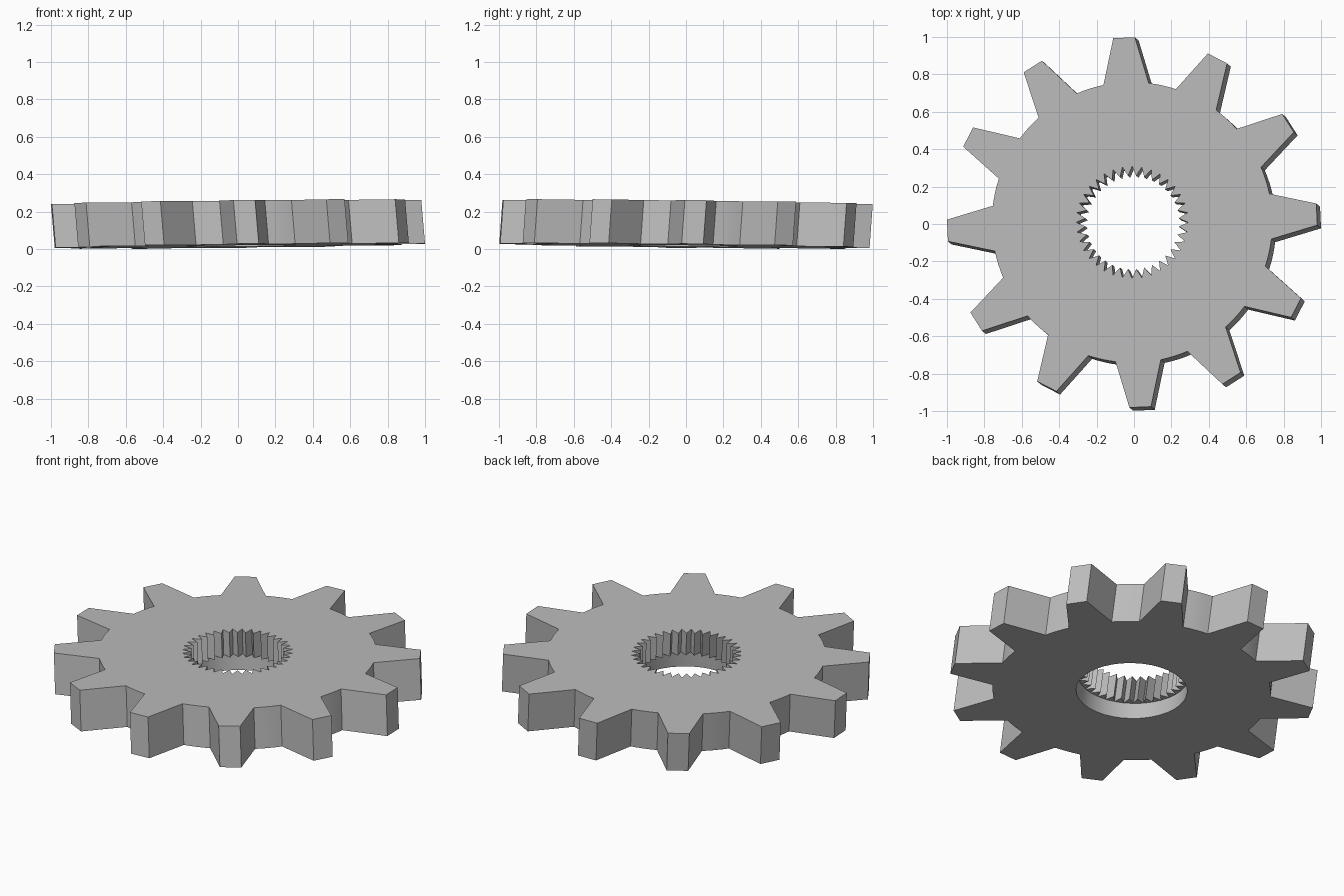
import bpy, bmesh
from math import sin, cos, radians

cube = bpy.data.objects.get("Cube")
if cube:
    bpy.data.objects.remove(cube)

HEIGHT = 0.234
TEETH, TIP_R, ROOT_R = 12, 0.99, 0.75
SPLINES, BORE_R, SPLINE_R = 36, 0.30, 0.25
LEDGE = 0.4          # fraction of the height where the splines begin
PHASE = 2.5

steel = bpy.data.materials.new("grey steel")
steel.use_nodes = True
steel.diffuse_color = (0.5, 0.5, 0.5, 1)
steel.node_tree.nodes["Principled BSDF"].inputs["Base Color"].default_value = (0.5, 0.5, 0.5, 1)

bm = bmesh.new()


def place(radius, degrees, t):
    """Polar point on the slightly leaning, slightly tilted gear; t runs bottom to top."""
    lean = 1 - 2 * t
    x = radius * cos(radians(degrees)) + 0.01 * lean
    y = radius * sin(radians(degrees)) - 0.0085 * lean
    return bm.verts.new((x, y, 0.0165 + 0.0115 * x - 0.0115 * y + HEIGHT * t))


def ring(profile, t):
    return [place(r, a, t) for r, a in profile]


def loop_pairs(items):
    return zip(items, items[1:] + items[:1])


def wall(lower, upper):
    for (a, b), (c, d) in zip(loop_pairs(lower), loop_pairs(upper)):
        bm.faces.new((a, b, d, c))


def cap(*loops):
    edges = []
    for loop in loops:
        for a, b in loop_pairs(loop):
            edges.append(bm.edges.get((a, b)) or bm.edges.new((a, b)))
    bmesh.ops.triangle_fill(bm, use_beauty=True, edges=edges)


# Outer profile: tapered tooth, then a root arc
outline = []
for i in range(TEETH):
    mid = PHASE + i * 360 / TEETH
    outline += [(ROOT_R, mid - 9.3), (TIP_R, mid - 3.35),
                (TIP_R, mid + 3.35), (ROOT_R, mid + 9.3)]
    outline += [(ROOT_R, mid + 9.3 + 11.4 * k / 4) for k in range(1, 4)]

# Bore profiles: plain circle below, pointed splines above
step = 360 / SPLINES
circle, star = [], []
for i in range(SPLINES):
    circle.append((BORE_R, i * step))
    star += [(BORE_R, i * step), (SPLINE_R, (i + 0.5) * step)]

outer_low, outer_top = ring(outline, 0), ring(outline, 1)
bore_low, star_low, star_top = ring(circle, 0), ring(star, LEDGE), ring(star, 1)

wall(outer_low, outer_top)
wall(star_low, star_top)
wall(bore_low, star_low[::2])

# Undersides of the splines
for i in range(0, len(star_low), 2):
    bm.faces.new((star_low[i], star_low[i + 1], star_low[(i + 2) % len(star_low)]))

cap(outer_low, bore_low)
cap(outer_top, star_top)
bmesh.ops.recalc_face_normals(bm, faces=bm.faces)

mesh = bpy.data.meshes.new("gear_wheel")
bm.to_mesh(mesh)
bm.free()
mesh.materials.append(steel)
gear = bpy.data.objects.new("gear_wheel", mesh)
bpy.context.collection.objects.link(gear)

bpy.ops.object.select_all(action='DESELECT')
gear.select_set(True)
bpy.context.view_layer.objects.active = gear
bpy.ops.object.shade_smooth_by_angle(angle=radians(25))
